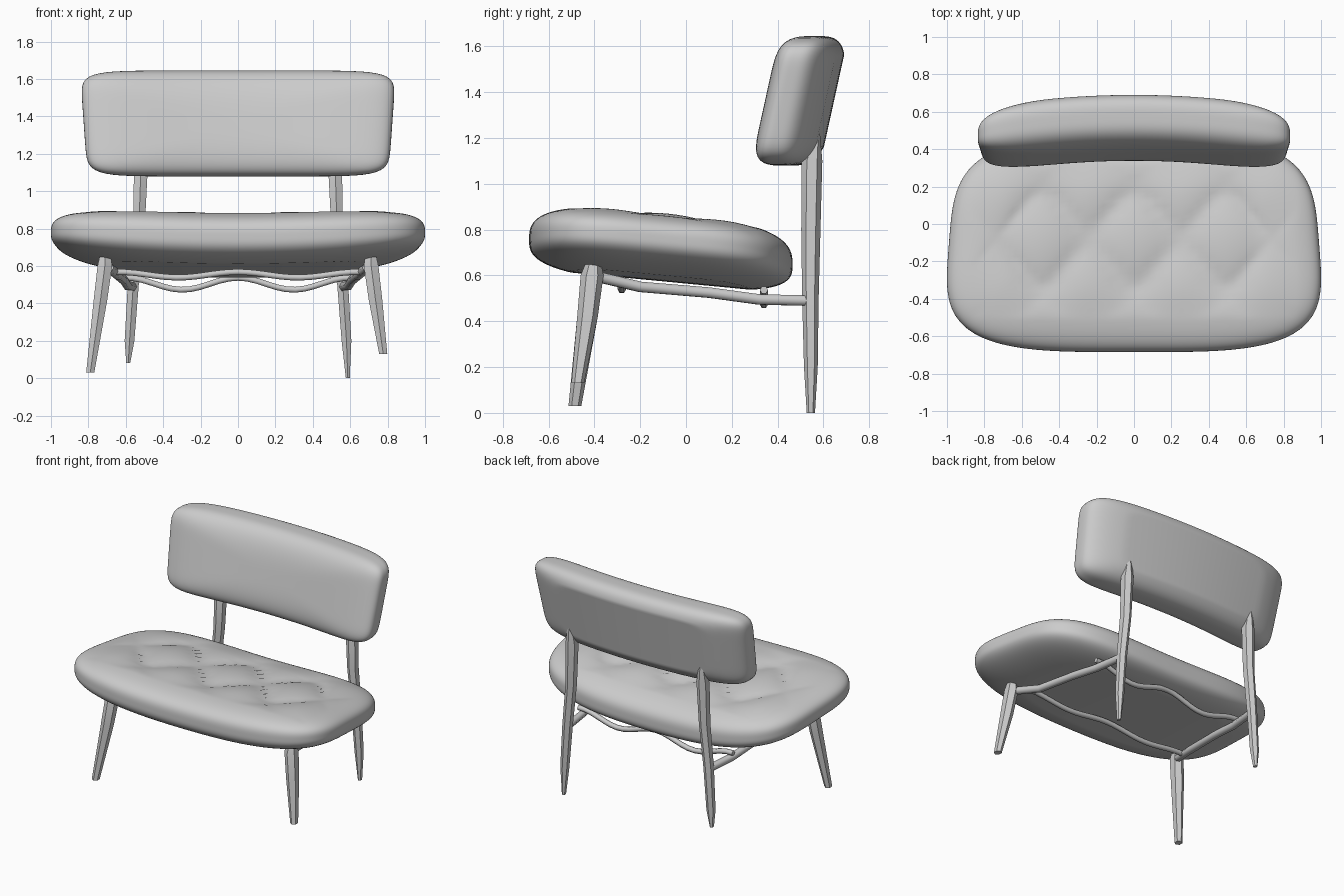
import bpy, bmesh, math
from mathutils import Vector

if "Cube" in bpy.data.objects:
    bpy.data.objects.remove(bpy.data.objects["Cube"])


def finish(name, bm, angle):
    bmesh.ops.recalc_face_normals(bm, faces=bm.faces)
    me = bpy.data.meshes.new(name)
    bm.to_mesh(me)
    bm.free()
    ob = bpy.data.objects.new(name, me)
    bpy.context.collection.objects.link(ob)
    bpy.ops.object.select_all(action='DESELECT')
    ob.select_set(True)
    bpy.context.view_layer.objects.active = ob
    bpy.ops.object.shade_smooth_by_angle(angle=math.radians(angle))
    return ob


def pillow(name, cuts, e, f, shape):
    """Rounded cushion: cube pushed onto a superellipsoid, then shaped.
    e rounds the outline (u, v), f rounds the thickness (w)."""
    bm = bmesh.new()
    bmesh.ops.create_cube(bm, size=2)
    bmesh.ops.subdivide_edges(bm, edges=bm.edges[:], cuts=cuts, use_grid_fill=True)
    for vert in bm.verts:
        u, v, w = vert.co
        r = ((abs(u) ** e + abs(v) ** e) ** (f / e) + abs(w) ** f) ** (1 / f)
        vert.co = shape(u / r, v / r, w / r)
    return finish(name, bm, 65)


def leg(name, rings, sides=6):
    """Tapered leg lofted through (x, y, z, half width, half depth) rings."""
    bm = bmesh.new()
    loops = []
    for x, y, z, rx, ry in rings:
        loops.append([bm.verts.new((x + rx * math.cos(a), y + ry * math.sin(a), z))
                      for a in (math.tau * (i + 0.5) / sides for i in range(sides))])
    for a, b in zip(loops, loops[1:]):
        for i in range(sides):
            j = (i + 1) % sides
            bm.faces.new((a[i], a[j], b[j], b[i]))
    bm.faces.new(loops[0])
    bm.faces.new(loops[-1])
    return finish(name, bm, 25)


def rail(name, points, radius):
    """Thin round bar along a path."""
    cu = bpy.data.curves.new(name, 'CURVE')
    cu.dimensions = '3D'
    cu.bevel_depth = radius
    cu.bevel_resolution = 1
    cu.use_fill_caps = True
    sp = cu.splines.new('POLY')
    sp.points.add(len(points) - 1)
    for p, co in zip(sp.points, points):
        p.co = (*co, 1)
    ob = bpy.data.objects.new(name, cu)
    bpy.context.collection.objects.link(ob)
    return ob


# Seat: dished, sloping back, diamond tufting on top, flat underside
def seat_shape(u, v, w):
    x, y = 0.99 * u * (1 - 0.045 * v), -0.11 + 0.575 * v
    w = max(w, -0.88) / 0.88 if w < 0 else w
    z = 0.7 - 0.055 * v + 0.06 * u * u + w * (0.165 if w > 0 else 0.125)
    if w > 0:
        p, q = x / 0.49 + (y + 0.37) / 0.58, x / 0.49 - (y + 0.37) / 0.58
        puff = abs(math.sin(math.pi * p) * math.sin(math.pi * q)) ** 0.6
        fade = max(0, min(1, (0.88 - abs(x)) / 0.25, (0.33 - abs(y + 0.09) * 0.8) / 0.14))
        z -= 0.035 * (1 - puff) * fade * w
    return Vector((x, y, z))


pillow("seat", 40, 3.7, 3, seat_shape)


# Backrest: leaning back, bowed in plan, flat rear panel
def back_shape(u, v, w):
    w = min(w, 0.88) / 0.88 if w > 0 else w
    x = u * (0.825 + 0.02 * v)
    z = 1.362 + 0.283 * v
    y = 0.507 + 0.14 * w + 0.22 * (z - 1.365) - 0.075 * u * u
    return Vector((x, y, z))


pillow("backrest", 28, 8, 3.2, back_shape)

# Legs and side rails; the feet end at different heights
for s, side, front_z, back_z in ((-1, "left", 0.03, 0.08), (1, "right", 0.13, 0.0)):
    t = (0.62 - front_z) / 0.59
    leg(f"front_leg_{side}", [
        (s * 0.71, -0.405, 0.65, 0.035, 0.035),
        (s * 0.712, -0.41, 0.6, 0.045, 0.05),
        (s * 0.735, -0.43, 0.42, 0.042, 0.045),
        (s * (0.71 + 0.08 * t), -0.41 - 0.075 * t, front_z, 0.025, 0.028)])
    leg(f"back_leg_{side}", [
        (s * 0.52, 0.57, 1.22, 0.022, 0.015),
        (s * 0.52, 0.55, 1.1, 0.042, 0.045),
        (s * 0.53, 0.545, 0.8, 0.036, 0.042),
        (s * 0.56, 0.543, 0.5, 0.034, 0.036),
        (s * 0.58, 0.545, 0.2, 0.03, 0.03),
        (s * 0.587, 0.545, back_z, 0.012, 0.018)])
    rail(f"side_rail_{side}", [
        (s * 0.69, -0.37, 0.59), (s * 0.64, -0.2, 0.55), (s * 0.61, 0.1, 0.525),
        (s * 0.59, 0.32, 0.495), (s * 0.565, 0.53, 0.49)], 0.026)

# Cross rails under the seat, gently waved
xs = [-0.66 + 1.32 * i / 24 for i in range(25)]
rail("front_cross_rail",
     [(x, -0.28, 0.553 + 0.015 * math.cos(math.tau * x / 0.64)) for x in xs], 0.018)
rail("rear_cross_rail",
     [(x * 0.93, 0.34, 0.505 + 0.032 * math.cos(math.tau * x / 0.64)) for x in xs], 0.018)
